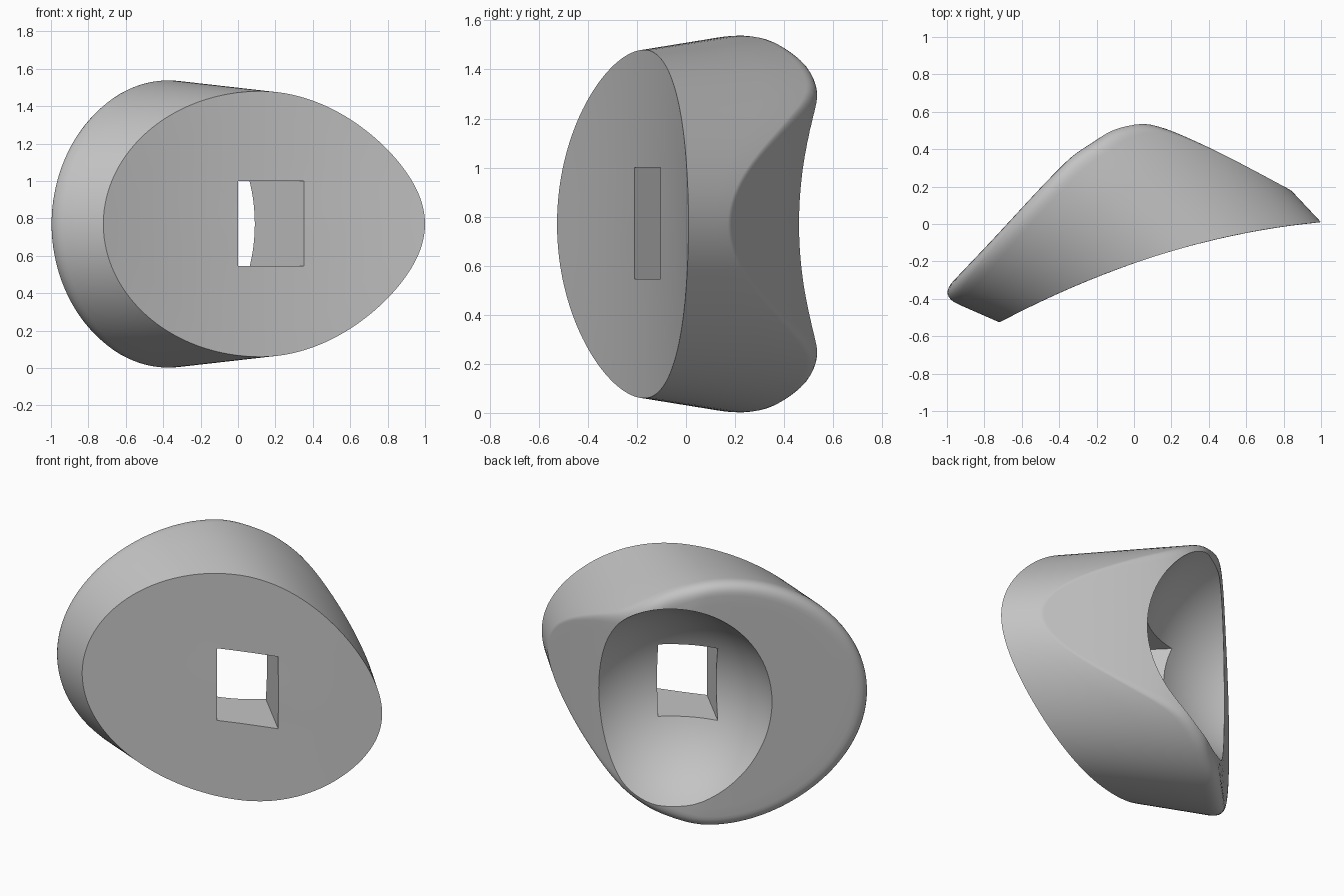
import bpy, bmesh, math
from mathutils import Vector

cube = bpy.data.objects.get("Cube")
if cube:
    bpy.data.objects.remove(cube, do_unlink=True)

grey = bpy.data.materials.new("plain grey")
grey.use_nodes = True
COLOUR = (0.55, 0.55, 0.55, 1)
grey.diffuse_color = COLOUR
grey.node_tree.nodes["Principled BSDF"].inputs["Base Color"].default_value = COLOUR

MID = 0.77      # height of the symmetry plane
FILLET = 0.08   # radius of the rounded back rim
SIDES = 144

# Back profile seen from above: a flat slope, a rounded ridge, a long fall
BACK = [(-1.2, -0.55), (-0.8, -0.13), (-0.36, 0.335), (-0.2, 0.45), (-0.1, 0.51),
        (0.03, 0.538), (0.15, 0.515), (0.3, 0.455), (0.5, 0.36), (0.84, 0.18), (1.1, 0.04)]


def front_y(x):
    return -0.21 + 0.347 * x - 0.127 * x * x


def slope(i):
    a, b = BACK[max(i - 1, 0)], BACK[min(i + 1, len(BACK) - 1)]
    return (b[1] - a[1]) / (b[0] - a[0])


def back_y(x):
    """Smooth curve through the back profile."""
    i = 0
    while i < len(BACK) - 2 and x > BACK[i + 1][0]:
        i += 1
    (x0, y0), (x1, y1) = BACK[i], BACK[i + 1]
    w = x1 - x0
    t = (x - x0) / w
    if t < 0 or t > 1:
        return y0 + (y1 - y0) * t
    return ((1 + 2 * t) * (1 - t) ** 2 * y0 + t * (1 - t) ** 2 * w * slope(i)
            + t * t * (3 - 2 * t) * y1 - t * t * (1 - t) * w * slope(i + 1))


def egg(angle):
    """Front rim point and the direction of the flared side wall there."""
    c, s = math.cos(angle), math.sin(angle)
    x = 0.12 + (0.88 if c > 0 else 0.84) * c
    narrow = 1 - 0.2 * c * c if c > 0 else 1
    rim = Vector((x, front_y(x), MID + 0.71 * s * narrow))
    return rim, Vector((-0.8 + 0.115 * c, 0.565 + 0.164 * c, 0.09 * s))


def hit_back(p, d):
    lo, hi = 0.0, 1.5
    for _ in range(40):
        m = (lo + hi) / 2
        q = p + d * m
        if q.y < back_y(q.x):
            lo = m
        else:
            hi = m
    return p + d * lo


def inward(q, k, centre=-0.12):
    """Move a back-rim point towards the middle, staying on the back surface."""
    x = q.x + (centre - q.x) * k
    return Vector((x, back_y(x), q.z + (MID - q.z) * k))


def station(angle):
    """All points from the front middle, over the wall and rim, to the back middle."""
    rim, d = egg(angle)
    pts = []
    for k in (0.2, 0.4, 0.6, 0.8):
        x = 0.12 + (rim.x - 0.12) * k
        pts.append(Vector((x, front_y(x), MID + (rim.z - MID) * k)))
    q = hit_back(rim, d)
    bend = d.angle(inward(q, 0.02) - q)
    setback = FILLET * math.tan(bend / 2)
    wall_end = q - d.normalized() * setback
    k0 = setback / (inward(q, 0.02) - q).length * 0.02
    face_start = inward(q, k0)
    pts += [rim.lerp(wall_end, t) for t in (0, 0.33, 0.67)]
    for i in range(9):
        t = i / 8
        pts.append(wall_end * (1 - t) ** 2 + q * 2 * t * (1 - t) + face_start * t * t)
    pts += [inward(q, k0 + (1 - k0) * i / 12) for i in range(1, 12)]
    return pts


def new_object(name, bm):
    bmesh.ops.recalc_face_normals(bm, faces=bm.faces)
    mesh = bpy.data.meshes.new(name)
    bm.to_mesh(mesh)
    bm.free()
    mesh.materials.append(grey)
    ob = bpy.data.objects.new(name, mesh)
    bpy.context.collection.objects.link(ob)
    return ob


# Body: slanted egg-shaped block with flared wall and rounded back rim
bm = bmesh.new()
rows = [[bm.verts.new(p) for p in station(2 * math.pi * (i + 0.5) / SIDES)] for i in range(SIDES)]
front_mid = bm.verts.new((0.12, front_y(0.12), MID))
back_mid = bm.verts.new((-0.12, back_y(-0.12), MID))
for i, a in enumerate(rows):
    b = rows[(i + 1) % SIDES]
    bm.faces.new((front_mid, a[0], b[0]))
    bm.faces.new((back_mid, b[-1], a[-1]))
    for j in range(len(a) - 1):
        bm.faces.new((a[j], a[j + 1], b[j + 1], b[j]))
body = new_object("body", bm)

# Cutter for the round bowl in the back
bm = bmesh.new()
bmesh.ops.create_uvsphere(bm, u_segments=96, v_segments=48, radius=0.68)
bmesh.ops.translate(bm, verts=bm.verts, vec=(-0.36, 0.67, MID))
bowl = new_object("bowl_cutter", bm)

# Cutter for the slanted rectangular through hole
bm = bmesh.new()
plan = [(0.3, -0.51), (0.66, -0.41), (-0.14, 0.39), (-0.5, 0.29)]
base = bm.faces.new([bm.verts.new((x, y, 0.545)) for x, y in plan])
top = bmesh.ops.extrude_face_region(bm, geom=[base])["geom"]
bmesh.ops.translate(bm, verts=[v for v in top if isinstance(v, bmesh.types.BMVert)], vec=(0, 0, 0.455))
hole = new_object("hole_cutter", bm)

bpy.ops.object.select_all(action="DESELECT")
bpy.context.view_layer.objects.active = body
body.select_set(True)
for cutter in (bowl, hole):
    cutter.hide_render = True
    mod = body.modifiers.new(cutter.name, "BOOLEAN")
    mod.operation = "DIFFERENCE"
    mod.solver = "EXACT"
    mod.object = cutter
    bpy.ops.object.modifier_apply(modifier=mod.name)
    bpy.data.objects.remove(cutter, do_unlink=True)

bpy.ops.object.shade_smooth_by_angle(angle=math.radians(30))
